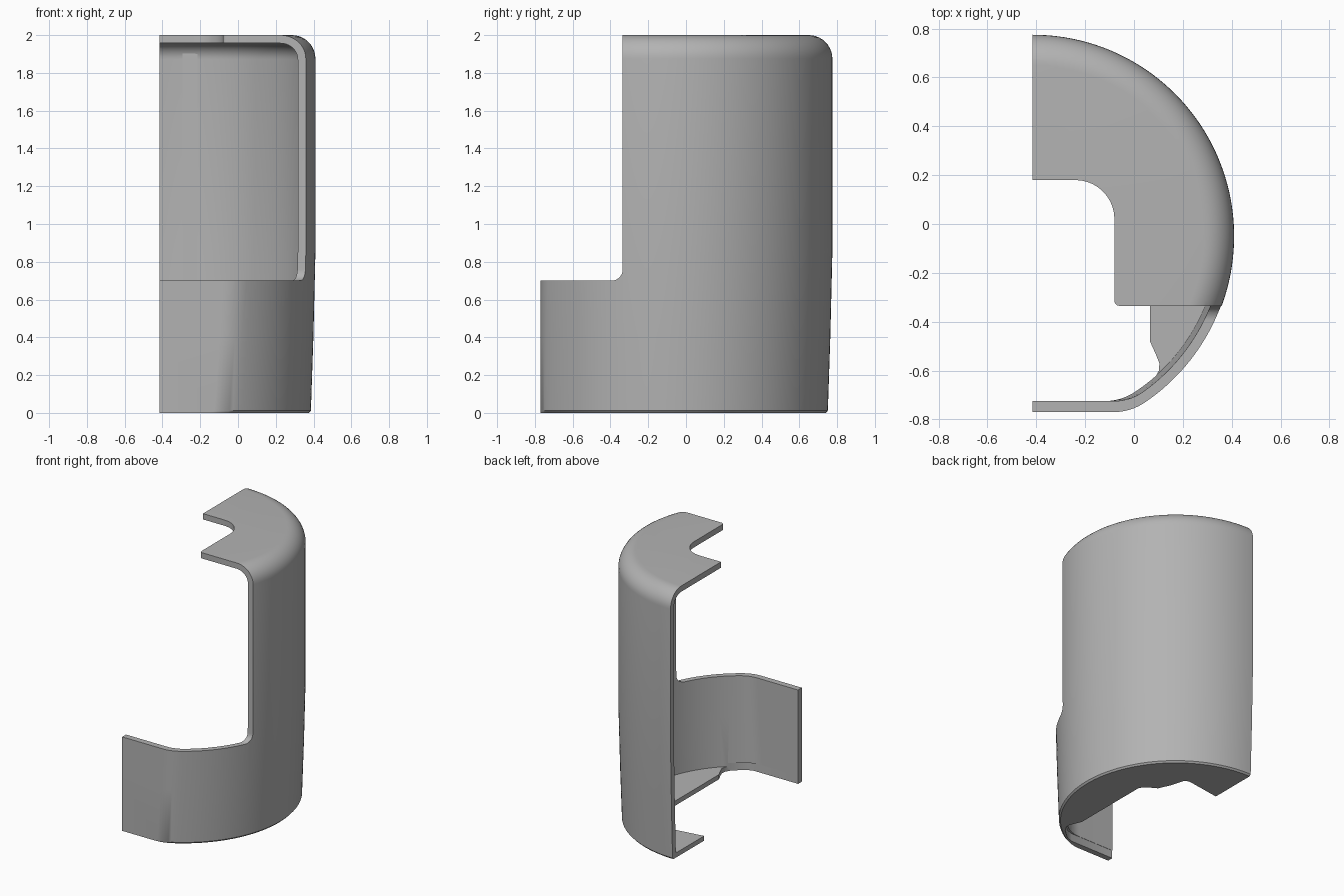
import bpy, bmesh
from math import sin, cos, asin, pi
from mathutils import Vector

cube = bpy.data.objects.get("Cube")
if cube:
    bpy.data.objects.remove(cube)

CUT_X, CENTRE_Y = -0.415, -0.05   # section plane and axis of the round shell

grey = bpy.data.materials.new("plain_grey")
grey.use_nodes = True
grey.diffuse_color = (0.45, 0.45, 0.45, 1)
grey.node_tree.nodes["Principled BSDF"].inputs["Base Color"].default_value = grey.diffuse_color


def make_object(name, bm):
    bmesh.ops.recalc_face_normals(bm, faces=bm.faces)
    mesh = bpy.data.meshes.new(name)
    bm.to_mesh(mesh)
    bm.free()
    mesh.materials.append(grey)
    obj = bpy.data.objects.new(name, mesh)
    bpy.context.collection.objects.link(obj)
    return obj


def loft(name, rings):
    """Solid through a stack of equal-length rings."""
    bm = bmesh.new()
    loops = [[bm.verts.new(p) for p in ring] for ring in rings]
    n = len(loops[0])
    for a, b in zip(loops, loops[1:]):
        for i in range(n):
            j = (i + 1) % n
            bm.faces.new((a[i], a[j], b[j], b[i]))
    bm.faces.new(loops[0])
    bm.faces.new(loops[-1])
    return make_object(name, bm)


def contour(z, radius, front, x_end, steps=64):
    """Round back and side, softened corner, flat front."""
    front = max(front, CENTRE_Y - 0.95 * radius)   # keep the flat within small rings
    low = asin((front - CENTRE_Y) / radius)
    corner = Vector((CUT_X + radius * cos(low), front))
    last = low + 0.08
    pts = [Vector((x_end, CENTRE_Y + radius))] if x_end < CUT_X else []
    for i in range(steps + 1):
        a = pi / 2 + (last - pi / 2) * i / steps
        pts.append(Vector((CUT_X + radius * cos(a), CENTRE_Y + radius * sin(a))))
    start, end = pts[-1], corner - Vector((0.06, 0))
    for i in range(1, 7):
        t = i / 6
        pts.append(start * (1 - t) ** 2 + corner * 2 * t * (1 - t) + end * t * t)
    pts.append(Vector((x_end, front)))
    return [(p.x, p.y, z) for p in pts]


def shell_solid(name, levels, top, radius, fillet, front, x_end):
    """Tapered base levels, straight side and a rounded top edge."""
    stack = list(levels)
    for i in range(11):
        a = pi / 2 * i / 10
        stack.append((top - fillet + fillet * sin(a), radius - fillet + fillet * cos(a)))
    return loft(name, [contour(z, r, front, x_end) for z, r in stack])


def fillet_points(cx, cy, r, a0, a1, steps=10):
    return [(cx + r * cos(a0 + (a1 - a0) * i / steps),
             cy + r * sin(a0 + (a1 - a0) * i / steps)) for i in range(steps + 1)]


def prism(name, profile, lo, hi, axis="z"):
    place = (lambda a, b, h: (a, b, h)) if axis == "z" else (lambda a, b, h: (h, a, b))
    return loft(name, [[place(a, b, h) for a, b in profile] for h in (lo, hi)])


def subtract(obj, cutter):
    cutter.hide_render = True
    mod = obj.modifiers.new("cut", "BOOLEAN")
    mod.operation, mod.solver, mod.object = "DIFFERENCE", "EXACT", cutter
    bpy.context.view_layer.objects.active = obj
    bpy.ops.object.modifier_apply(modifier=mod.name)
    bpy.data.objects.remove(cutter)


# Outer body and hollow
shell = shell_solid("housing_shell", [(0, 0.79), (0.012, 0.801), (0.4, 0.814), (0.85, 0.825)],
                    2.0, 0.825, 0.125, -0.77, CUT_X)
subtract(shell, shell_solid("hollow", [(0.035, 0.762), (0.4, 0.774), (0.85, 0.785)],
                            1.957, 0.785, 0.085, -0.725, -0.7))

# Tall front opening with rounded lower corner
opening = [(-2, 3), (-2, 0.7)]
opening += fillet_points(-0.395, 0.76, 0.06, -pi / 2, 0) + [(-0.335, 3)]
subtract(shell, prism("front_opening", opening, -1, 1, "x"))

# Notch in the top plate
notch = [(-1, -1), (-0.06, -1), (-0.06, -0.335)]
notch += fillet_points(-0.06, -0.315, 0.02, -pi / 2, -pi, 4)[1:]
notch += fillet_points(-0.24, 0.02, 0.16, 0, pi / 2) + [(-1, 0.18)]
subtract(shell, prism("top_notch", notch, 1.8, 2.2))

# Shaped hole in the floor
floor_hole = [(-0.7, 0.38), (-0.41, 0.38), (-0.14, 0.42), (-0.11, 0.4), (-0.08, 0.3),
              (-0.04, 0.21), (0.03, 0.17), (0.065, 0.13), (0.065, -0.48), (0.09, -0.535),
              (0.104, -0.57), (0.102, -0.6), (0.08, -0.64), (0, -0.71), (-0.05, -0.727),
              (-0.7, -0.727)]
subtract(shell, prism("floor_hole", floor_hole, -0.1, 0.06))

# Shallow upright rib on the inside of the back wall
rib_profile = [(-0.295, 0.735), (-0.295, 0.72), (-0.215, 0.704), (-0.215, 0.72)]
rib = prism("back_rib", rib_profile, 0.03, 1.92)

for obj in (shell, rib):
    bpy.ops.object.select_all(action="DESELECT")
    obj.select_set(True)
    bpy.context.view_layer.objects.active = obj
    bpy.ops.object.shade_smooth_by_angle(angle=0.52)
